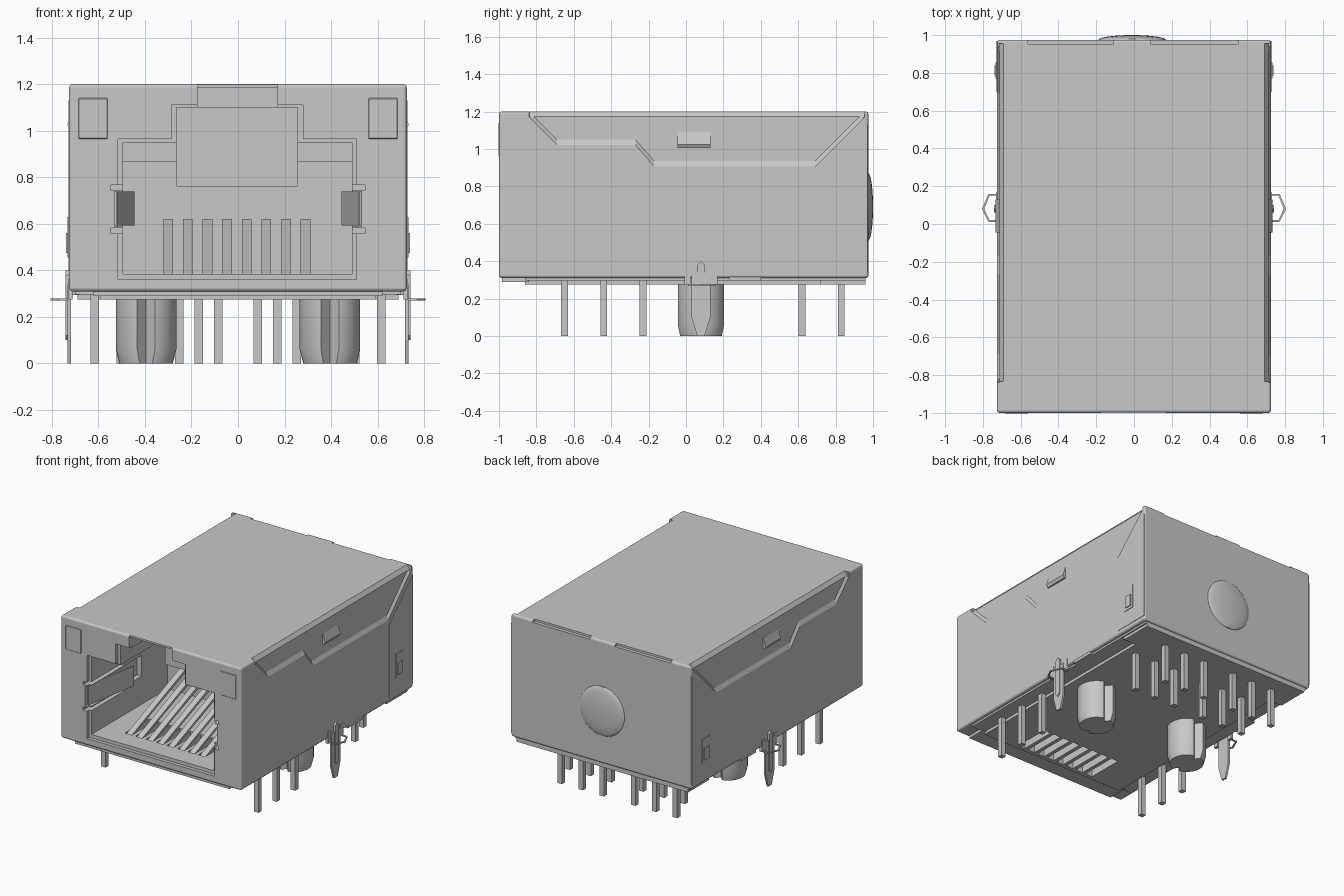
import bpy, bmesh, math
from mathutils import Vector

cube = bpy.data.objects.get("Cube")
if cube:
    bpy.data.objects.remove(cube, do_unlink=True)

grey = bpy.data.materials.new("plain_grey")
grey.use_nodes = True
COLOUR = (0.58, 0.58, 0.58, 1)
grey.diffuse_color = COLOUR
grey.node_tree.nodes["Principled BSDF"].inputs["Base Color"].default_value = COLOUR


def finish(name, bm):
    bmesh.ops.recalc_face_normals(bm, faces=bm.faces)
    mesh = bpy.data.meshes.new(name)
    bm.to_mesh(mesh)
    bm.free()
    mesh.materials.append(grey)
    ob = bpy.data.objects.new(name, mesh)
    bpy.context.collection.objects.link(ob)
    return ob


def prism(name, outline, axis, lo, hi, drop=0):
    """Extrude a 2D outline along an axis; drop lowers the far end."""
    def place(a, b, t):
        return {"x": (t, a, b), "y": (a, t, b), "z": (a, b, t)}[axis]
    bm = bmesh.new()
    face = bm.faces.new([bm.verts.new(place(a, b, lo)) for a, b in outline])
    ext = bmesh.ops.extrude_face_region(bm, geom=[face])
    verts = [g for g in ext["geom"] if isinstance(g, bmesh.types.BMVert)]
    bmesh.ops.translate(bm, verts=verts, vec=Vector(place(0, -drop, hi - lo)))
    return finish(name, bm)


def box(name, x, y, z):
    outline = [(x[0], y[0]), (x[1], y[0]), (x[1], y[1]), (x[0], y[1])]
    return prism(name, outline, "z", z[0], z[1])


def activate(ob):
    bpy.ops.object.select_all(action="DESELECT")
    ob.select_set(True)
    bpy.context.view_layer.objects.active = ob


def smooth(ob):
    activate(ob)
    bpy.ops.object.shade_smooth_by_angle(angle=math.radians(30))


def bevel(ob, width, segments=3):
    mod = ob.modifiers.new("Bevel", "BEVEL")
    mod.width, mod.segments = width, segments
    activate(ob)
    bpy.ops.object.modifier_apply(modifier=mod.name)


def cut(cutter, *targets):
    cutter.hide_render = True
    for target in targets:
        mod = target.modifiers.new("Cut", "BOOLEAN")
        mod.operation, mod.object, mod.solver = "DIFFERENCE", cutter, "EXACT"
        activate(target)
        bpy.ops.object.modifier_apply(modifier=mod.name)
    bpy.data.objects.remove(cutter, do_unlink=True)


def mirrored(outline, s):
    return [(s * a, b) for a, b in outline]


# Shielded housing with rounded edges, and the stepped underside
body = box("shield_housing", (-.725, .725), (-1, .975), (.31, 1.2))
bevel(body, .014)
floor = box("floor_plate", (-.7, .7), (-.86, .96), (.296, .33))
base = box("bottom_insert", (-.59, .59), (-.86, .72), (.275, .32))
box("rear_insert", (-.69, .69), (.72, .96), (.275, .32))
box("front_lip", (-.62, .62), (-.985, -.84), (.29, .33))

# Shallow side recess with a sloped ledge, below a chamfered top edge
recess = [(-.84, 1.45), (-.84, 1.2), (-.69, 1.05), (-.27, 1.05), (-.17, .935),
          (.69, .935), (.955, 1.2), (.955, 1.45)]
chamfer = [(.69, 1.25), (.69, 1.2), (.713, 1.17), (.8, 1.17), (.8, 1.25)]
for s in (-1, 1):
    cut(prism("recess_cutter", recess, "x", s * .711, s * .8, drop=.18), body)
    cut(prism("chamfer_cutter", mirrored(chamfer, s), "y", -.835, .955), body)

# Socket cavity, latch channel and top notch
cut(box("rim_cutter", (-.515, .51), (-1.1, -.975), (.36, .965)), body)
cut(box("cavity_cutter", (-.495, .49), (-1.05, -.1), (.385, .95)), body)
cut(box("latch_rim_cutter", (-.285, .28), (-1.1, -.97), (.9, 1.11)), body)
cut(box("latch_cutter", (-.265, .255), (-1.06, -.46), (.88, 1.1)), body)
cut(box("notch_cutter", (-.175, .17), (-1.07, -.8), (1.05, 1.185)), body)
cut(box("nick_cutter", (-.175, .17), (-1.08, -.992), (1.15, 1.3)), body)

# Inner block above the contacts
box("latch_stop", (-.265, .255), (-.46, -.09), (.76, 1.11))
box("upper_ledge", (-.5, .5), (-.3, -.09), (.865, .96))

# Contacts with floor slots under them
profile = [(-.83, .375), (-.79, .375), (-.2, .6), (-.09, .6), (-.09, .62), (-.21, .62)]
for i in range(8):
    x = -.3 + i * .0843
    cut(box("slot_cutter", (x - .028, x + .028), (-.83, -.56), (.2, .45)),
        base, floor, body)
    prism("contact", profile, "x", x - .021, x + .021)

# Rear top folds
for x in ((-.56, -.11), (.09, .55)):
    cut(box("fold_cutter", x, (.95, 1.05), (1.185, 1.25)), body)

for s in (-1, 1):
    side = "left" if s > 0 else "right"

    def span(a, b):
        return sorted((s * a, s * b))

    # Indicator windows on the front
    light = box(side + "_indicator", span(.56, .685), (-1.003, -.99), (.965, 1.14))
    bevel(light, .003, 1)
    # Grounding springs in pockets beside the cavity
    cut(box("pocket_cutter", span(.4, .53), (-1.05, -.4), (.59, .74)), body)
    for z in (.57, .755):
        cut(box("slit_cutter", span(.45, .545), (-1.05, -.6), (z - .012, z + .012)), body)
    spring = [(.53, -.97), (.455, -.55), (.445, -.56), (.52, -.975)]
    prism(side + "_spring", mirrored(spring, s), "z", .592, .738)

    # Rear corner flap with raised catch
    flap = [(.7, .34), (.97, .34), (.97, 1.13), (.7, .87)]
    prism(side + "_rear_flap", flap, "x", *span(.715, .728))
    box(side + "_rear_catch", span(.72, .732), (.77, .855), (.455, .63))
    box(side + "_rear_catch_face", span(.725, .738), (.785, .84), (.475, .56))
    # Ramped catch in the side recess
    ramp = [(.69, 1.005), (.722, 1.005), (.733, 1.025), (.712, 1.09), (.69, 1.09)]
    prism(side + "_top_catch", mirrored(ramp, s), "y", -.045, .13)

    # Board tab, rib and open spring loop
    tab = [(.03, .34), (.03, .1), (.06, 0), (.1, 0), (.13, .1), (.13, .34)]
    prism(side + "_board_tab", tab, "x", *span(.718, .732))
    rib = [(.06, .38), (.06, .12), (.08, .1), (.1, .12), (.1, .38), (.08, .4)]
    prism(side + "_tab_rib", rib, "x", *span(.722, .74))
    for y in (.01, .15):
        box(side + "_tab_foot", span(.71, .73), (y - .018, y + .018), (.275, .36))
    outer = [(.73, .01), (.77, .01), (.805, .08), (.77, .16), (.73, .16)]
    inner = [(.73, .15), (.765, .15), (.793, .08), (.765, .02), (.73, .02)]
    prism(side + "_tab_loop", mirrored(outer + inner, s), "z", .27, .278)
    box(side + "_lower_clip", span(.68, .722), (.23, .4), (.295, .32))

    # Locating post with V grooves at front and back
    bm = bmesh.new()
    rings = []
    for z, r in ((0, .115), (.06, .13), (.3, .13)):
        rings.append([bm.verts.new((s * .395 + r * math.cos(i * math.tau / 32),
                                    .08 + r * math.sin(i * math.tau / 32), z))
                      for i in range(32)])
    for a, b in zip(rings, rings[1:]):
        for i in range(32):
            j = (i + 1) % 32
            bm.faces.new((a[i], a[j], b[j], b[i]))
    bm.faces.new(rings[0])
    bm.faces.new(rings[-1])
    post = finish(side + "_locating_post", bm)
    for d in (-1, 1):
        c = s * .395
        groove = [(c - .07, .08 + d * .16), (c + .07, .08 + d * .16), (c, .08 + d * .08)]
        cut(prism("groove_cutter", groove, "z", -.1, .4), post)
    smooth(post)

# Solder pins: side rows, then twelve staggered over two rear rows
pins = [(s * .615, y) for s in (-1, 1) for y in (-.65, -.44, -.23)]
for i in range(6):
    x = .085 + i * .084
    pins.append((x, .62 if i % 2 else .83))
    pins.append((-x, .83 if i % 2 else .62))
for x, y in pins:
    box("solder_pin", (x - .018, x + .018), (y - .018, y + .018), (0, .325))

# Rounded dome pressed out of the back
bm = bmesh.new()
bmesh.ops.create_uvsphere(bm, u_segments=32, v_segments=16, radius=.18)
bmesh.ops.scale(bm, vec=(1, .145, 1), verts=bm.verts)
bmesh.ops.translate(bm, vec=(-.01, .974, .69), verts=bm.verts)
smooth(finish("back_dome", bm))
